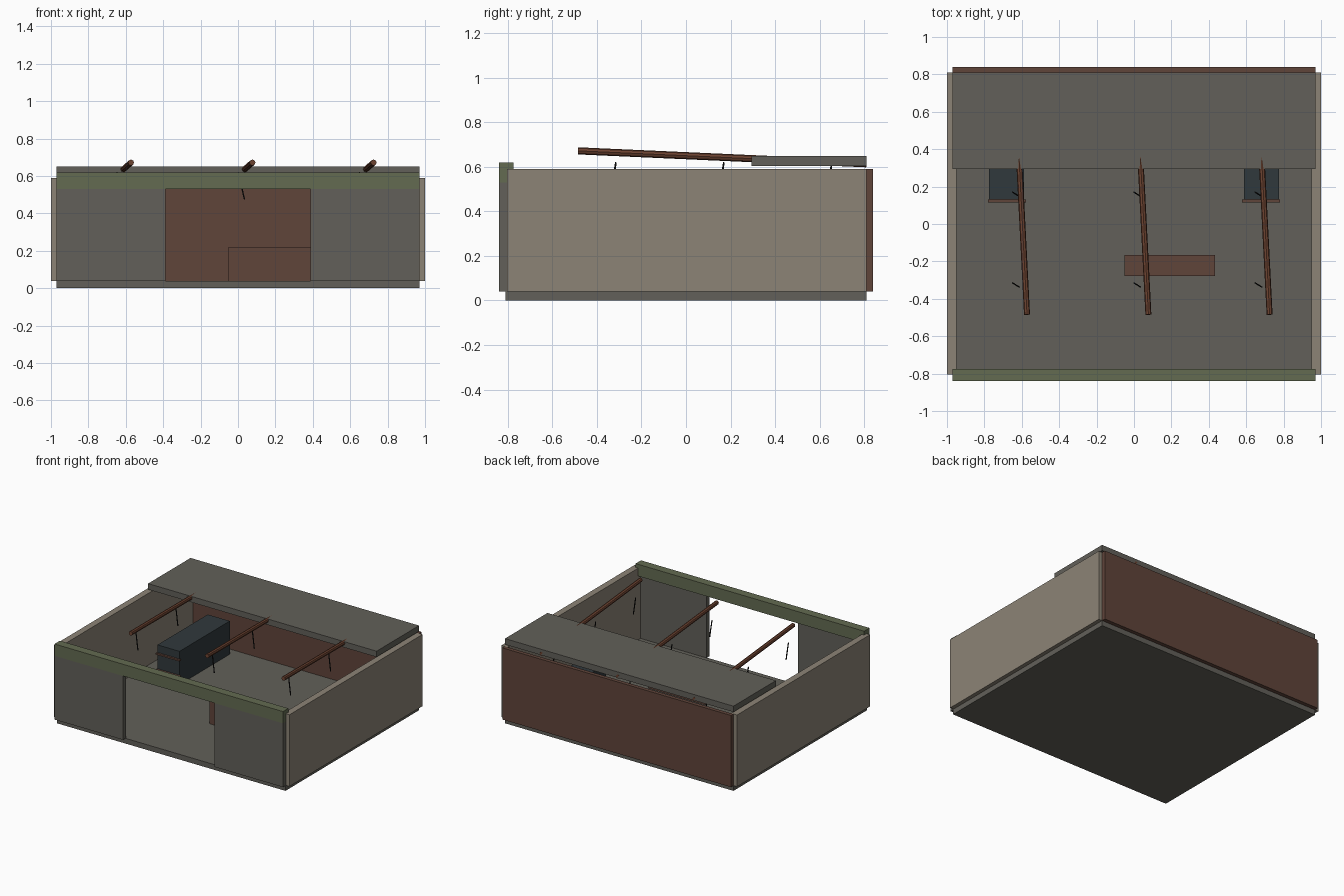
import bpy
from mathutils import Vector

cube = bpy.data.objects.get("Cube")
if cube:
    bpy.data.objects.remove(cube, do_unlink=True)


def material(name, r, g, b):
    m = bpy.data.materials.new(name)
    m.use_nodes = True
    m.diffuse_color = (r, g, b, 1)
    m.node_tree.nodes["Principled BSDF"].inputs["Base Color"].default_value = (r, g, b, 1)
    return m


stone = material("grey_stone", 0.122, 0.117, 0.100)
plaster = material("beige_plaster", 0.262, 0.230, 0.181)
rust = material("rust_brown", 0.116, 0.058, 0.042)
moss = material("moss_green", 0.126, 0.147, 0.083)
timber = material("timber_brown", 0.150, 0.055, 0.030)
slate = material("dark_slate", 0.030, 0.040, 0.045)
iron = material("black_iron", 0.008, 0.008, 0.008)


def box(name, mat, x, y, z):
    """Box spanning the given (low, high) ranges."""
    spans = (x, y, z)
    bpy.ops.mesh.primitive_cube_add(size=1, location=[(a + b) / 2 for a, b in spans])
    ob = bpy.context.object
    ob.name = name
    ob.scale = [b - a for a, b in spans]
    bpy.ops.object.transform_apply(location=False, rotation=False, scale=True)
    ob.data.materials.append(mat)
    return ob


def rod(name, mat, start, end, radius, sides):
    """Straight bar between two points."""
    a, b = Vector(start), Vector(end)
    bpy.ops.mesh.primitive_cylinder_add(vertices=sides, radius=radius,
                                        depth=(b - a).length, location=(a + b) / 2)
    ob = bpy.context.object
    ob.name = name
    ob.rotation_euler = (b - a).to_track_quat("Z", "Y").to_euler()
    ob.data.materials.append(mat)
    return ob


# Shell: floor, back wall, lintel over the doorway, part roof at the back
box("floor", stone, (-0.97, 0.97), (-0.81, 0.81), (0, 0.04))
box("back_wall", rust, (-0.97, 0.97), (0.81, 0.84), (0.04, 0.59))
box("front_lintel", moss, (-0.97, 0.97), (-0.84, -0.775), (0.53, 0.62))
box("roof", stone, (-0.97, 0.97), (0.295, 0.81), (0.605, 0.65))


def mirrored(side, low, high):
    return tuple(sorted((side * low, side * high)))


# Parts repeated on both sides
for label, s in (("left", 1), ("right", -1)):
    box(label + "_wall", plaster, mirrored(s, 0.95, 1), (-0.805, 0.81), (0.04, 0.59))
    box(label + "_front_panel", stone, mirrored(s, 0.388, 0.97), (-0.84, -0.805), (0.04, 0.53))
    box(label + "_cabinet", slate, mirrored(s, 0.588, 0.775), (0.13, 0.74), (0.04, 0.295))
    for i, z in enumerate((0.10, 0.225)):
        box(f"{label}_cabinet_ledge_{i + 1}", rust, mirrored(s, 0.577, 0.78),
            (0.115, 0.131), (z, z + 0.012))

# Low counter inside the doorway
box("counter", rust, (-0.05, 0.433), (-0.277, -0.165), (0.04, 0.22))

# Sloping roof beams with rows of hanging hooks
for i, x in enumerate((-0.572, 0.077, 0.725)):
    rod(f"beam_{i + 1}", timber, (x, -0.485, 0.672), (x - 0.066, 0.81, 0.614), 0.016, 8)
    for j, y in enumerate((-0.325, 0.16, 0.645)):
        rod(f"hook_{i + 1}_{j + 1}", iron, (x - 0.077, y + 0.01, 0.62),
            (x - 0.042, y - 0.012, 0.475), 0.004, 6)
